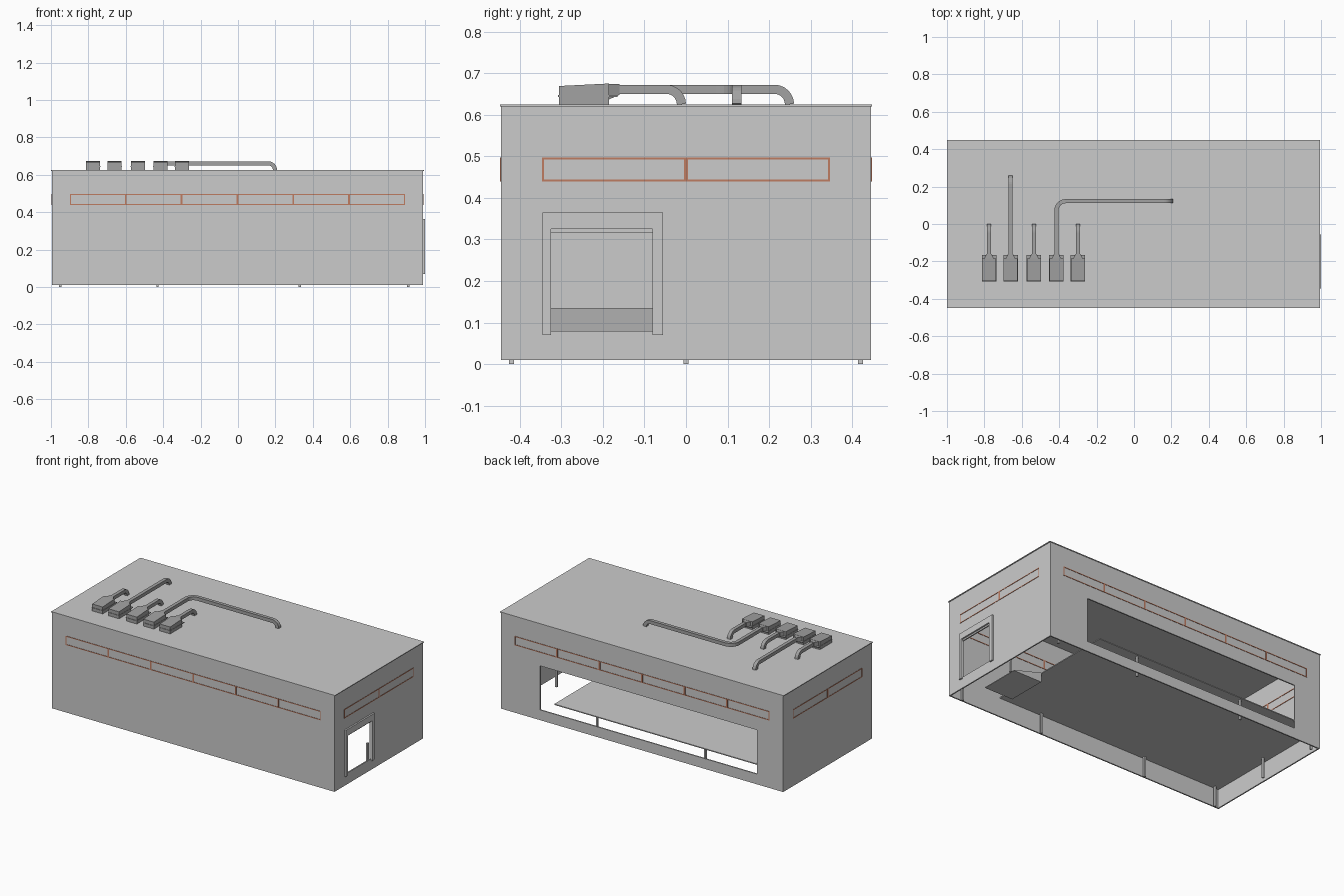
import bpy, bmesh, math
from mathutils import Vector

cube = bpy.data.objects.get("Cube")
if cube:
    bpy.data.objects.remove(cube, do_unlink=True)


def material(name, r, g, b):
    m = bpy.data.materials.new(name)
    m.use_nodes = True
    m.diffuse_color = (r, g, b, 1)
    m.node_tree.nodes["Principled BSDF"].inputs["Base Color"].default_value = (r, g, b, 1)
    return m


WALL = material("light grey panel", .6, .6, .6)
DUCT = material("duct grey", .36, .36, .36)
RUST = material("rust orange frame", .52, .2, .12)


def finish(name, bm, mat):
    bmesh.ops.recalc_face_normals(bm, faces=bm.faces)
    me = bpy.data.meshes.new(name)
    bm.to_mesh(me)
    bm.free()
    me.materials.append(mat)
    ob = bpy.data.objects.new(name, me)
    bpy.context.collection.objects.link(ob)
    return ob


def add_box(bm, lo, hi):
    """Axis aligned box between two corners."""
    vs = bmesh.ops.create_cube(bm, size=1)["verts"]
    for v in vs:
        v.co = Vector([(a + b) / 2 + c * (b - a) for a, b, c in zip(lo, hi, v.co)])
    return vs


def rect(x0, x1, z0, z1):
    return [(x0, z0), (x1, z0), (x1, z1), (x0, z1)]


def wall(name, outer, place, shift, hole=None, mat=WALL):
    """Rectangular panel, optionally with a hole, extruded by shift."""
    bm = bmesh.new()
    o = [bm.verts.new(place(*p)) for p in rect(*outer)]
    if hole:
        i = [bm.verts.new(place(*p)) for p in rect(*hole)]
        for k in range(4):
            n = (k + 1) % 4
            bm.faces.new((o[k], o[n], i[n], i[k]))
    else:
        bm.faces.new(o)
    new = bmesh.ops.extrude_face_region(bm, geom=bm.faces[:])["geom"]
    bmesh.ops.translate(bm, vec=shift, verts=[v for v in new if isinstance(v, bmesh.types.BMVert)])
    return finish(name, bm, mat)


# Shell: the base is open, the back has a wide opening, the left end a doorway
X0, X1, Y, Z0, Z1, T = -.995, .99, .445, .01, .62, .008
wall("front_wall", (X0, X1, Z0, Z1), lambda a, z: (a, -Y, z), (0, T, 0))
wall("back_wall", (X0, X1, Z0, Z1), lambda a, z: (a, Y, z), (0, -T, 0), (-.81, .715, .075, .355))
wall("right_end_wall", (-Y, Y, Z0, Z1), lambda a, z: (X0, a, z), (T, 0, 0))
wall("left_end_wall", (-Y, Y, Z0, Z1), lambda a, z: (X1, a, z), (-T, 0, 0), (-.325, -.08, .08, .325))

bm = bmesh.new()
add_box(bm, (-1, -.448, Z1), (.995, .448, .625))
finish("roof", bm, WALL)

bm = bmesh.new()
add_box(bm, (X0 + T, -Y + T, .129), (.62, Y - T, .135))
finish("floor", bm, WALL)

# Sloping plate inside the doorway
bm = bmesh.new()
for v in add_box(bm, (.62, -.33, .075), (.82, -.075, .135)):
    if v.co.x > .7 and v.co.z > .1:
        v.co.z = .08
finish("entry_ramp", bm, WALL)

# Perimeter posts
bm = bmesh.new()
spots = [(x, s * .42) for x in (-.95, -.43, .33, .91) for s in (-1, 1)] + [(-.95, 0), (.91, 0)]
for x, y in spots:
    add_box(bm, (x - .006, y - .006, 0), (x + .006, y + .006, .13))
finish("support_posts", bm, WALL)

# Doorway surround
bm = bmesh.new()
add_box(bm, (X1 - T, -.345, .325), (1, -.055, .365))
add_box(bm, (X1 - T, -.345, .07), (1, -.325, .325))
add_box(bm, (X1 - T, -.08, .07), (1, -.055, .325))
finish("door_surround", bm, WALL)
bm = bmesh.new()
add_box(bm, (X1 - T, -.325, .316), (X1, -.08, .325))
add_box(bm, (X1 - T, -.325, .075), (X1, -.08, .08))
finish("door_trim", bm, WALL)


def window_band(name, half, panes, place, w):
    """Row of rectangular frames that pass through the wall."""
    bm = bmesh.new()

    def bar(a0, a1, z0, z1):
        p, q = place(a0, z0, 0), place(a1, z1, 1)
        add_box(bm, [min(c) for c in zip(p, q)], [max(c) for c in zip(p, q)])
    bar(-half, half, .439, .439 + w)
    bar(-half, half, .497 - w, .497)
    for k in range(panes + 1):
        a = -half + 2 * half * k / panes
        inner = 0 < k < panes
        lo = a - w if inner or k == panes else a
        hi = a + w if inner or k == 0 else a
        bar(lo, hi, .439, .497)
    finish(name, bm, RUST)


P = .002
for s, side in ((-1, "front"), (1, "back")):
    window_band(side + "_window_frames", .896, 6,
                lambda a, z, d, s=s: (a - .003, s * (Y + P - d * (T + 2 * P)), z), .005)
window_band("left_end_window_frames", .347, 2,
            lambda a, z, d: (X1 + P - d * (T + 2 * P), a, z), .005)
window_band("right_end_window_frames", .347, 2,
            lambda a, z, d: (X0 - P + d * (T + 2 * P), a, z), .005)


def sweep(name, path, w):
    """Square duct along a path of points."""
    pts = [Vector(p) for p in path]
    bm = bmesh.new()
    rings = []
    for i, p in enumerate(pts):
        a = (p - pts[i - 1]).normalized() if i else None
        b = (pts[i + 1] - p).normalized() if i < len(pts) - 1 else None
        t = ((a or b) + (b or a)).normalized()
        # Side axis stays level; it is held through the final drop
        if math.hypot(t.x, t.y) > .05:
            side = Vector((t.y, -t.x, 0)).normalized()
        up = side.cross(t)
        rings.append([bm.verts.new(p + side * u * w + up * v * w)
                      for u, v in ((-1, -1), (1, -1), (1, 1), (-1, 1))])
    for r, q in zip(rings, rings[1:]):
        for k in range(4):
            n = (k + 1) % 4
            bm.faces.new((r[k], r[n], q[n], q[k]))
    bm.faces.new(rings[0])
    bm.faces.new(rings[-1])
    finish(name, bm, DUCT)


def drop(x, y, dx, dy, z, r):
    """Quarter bend turning a level duct down into the roof."""
    out = []
    for k in range(7):
        a = math.pi / 2 * k / 6
        out.append((x + dx * r * math.sin(a), y + dy * r * math.sin(a), z - r + r * math.cos(a)))
    return out


# Roof units with a sloped lid, a tapered outlet and a duct
DZ, R, W = .661, .036, .011
for i, (x, end) in enumerate([(-.775, 0), (-.66, .26), (-.535, 0), (-.415, None), (-.3, 0)], 1):
    bm = bmesh.new()
    for v in add_box(bm, (x - .037, -.305, .624), (x + .037, -.185, .675)):
        if v.co.z > .65 and v.co.y < -.3:
            v.co.z = .669
    add_box(bm, (x - .039, -.308, .643), (x + .039, -.165, .647))
    for v in add_box(bm, (x - .033, -.2, .63), (x + .033, -.16, .674)):
        if v.co.y > -.18:
            v.co.x = x + (v.co.x - x) * .4
            v.co.z = max(v.co.z, .648)
    finish("roof_unit_%d" % i, bm, DUCT)
    path = [(x, -.185, DZ)]
    if end is None:
        # Long duct: level bend towards the left, then down
        r = .05
        for k in range(7):
            a = math.pi / 2 * k / 6
            path.append((x + r - r * math.cos(a), .122 - r + r * math.sin(a), DZ))
        path += drop(.198 - R, .122, 1, 0, DZ, R)
    else:
        path += drop(x, end - W - R, 0, 1, DZ, R)
    sweep("roof_duct_%d" % i, path, W)
